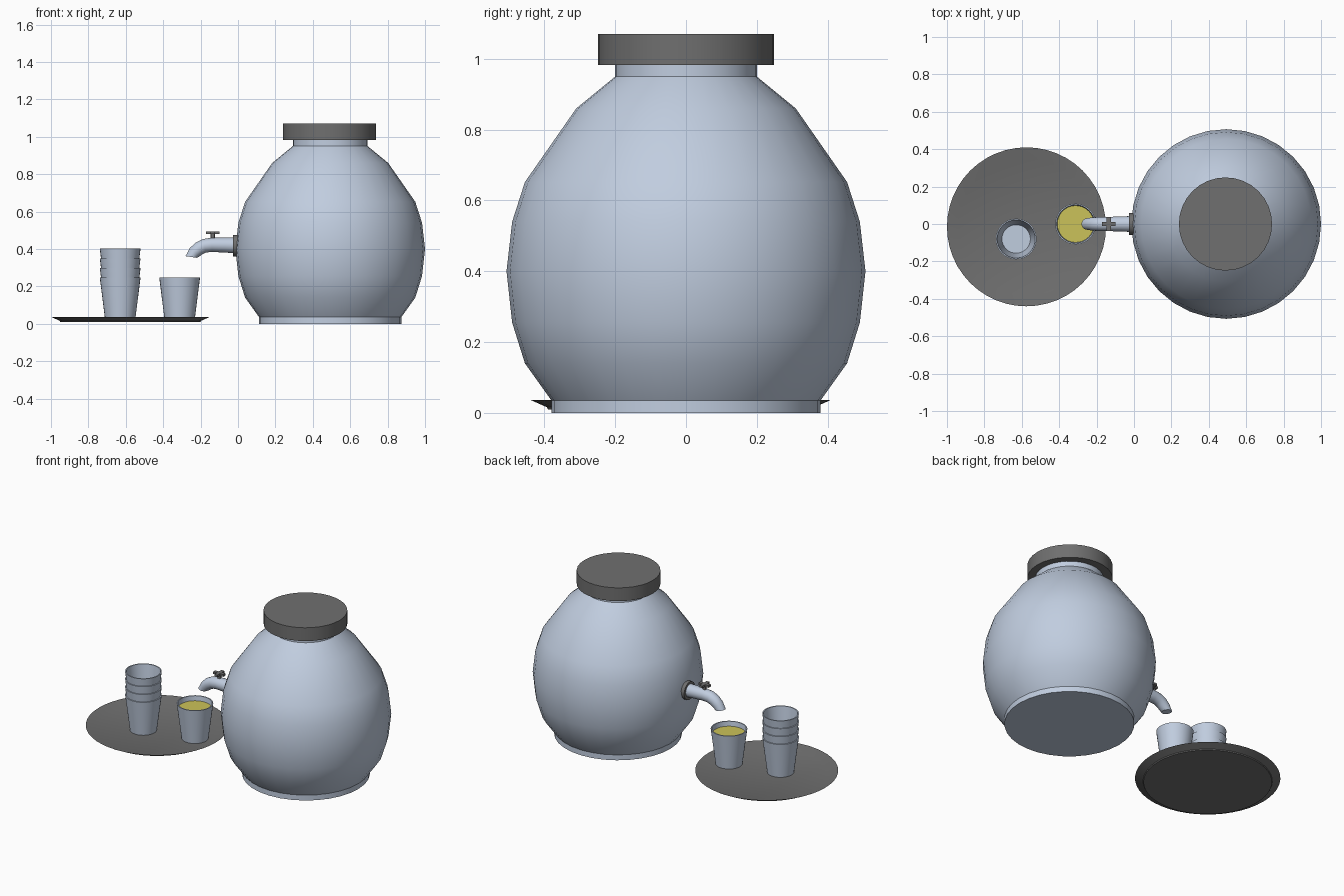
import bpy, bmesh, math
from mathutils import Matrix, Vector

if "Cube" in bpy.data.objects:
    bpy.data.objects.remove(bpy.data.objects["Cube"], do_unlink=True)


def material(name, rgb):
    mat = bpy.data.materials.new(name)
    mat.use_nodes = True
    mat.diffuse_color = (*rgb, 1)
    mat.node_tree.nodes["Principled BSDF"].inputs["Base Color"].default_value = (*rgb, 1)
    return mat


STEEL = material("pale blue", (0.53, 0.61, 0.74))
GREY = material("dark grey", (0.16, 0.16, 0.16))
JUICE = material("juice yellow", (0.60, 0.54, 0.10))


def finish(name, bm, mat, place=(0, 0, 0)):
    bmesh.ops.recalc_face_normals(bm, faces=bm.faces)
    mesh = bpy.data.meshes.new(name)
    bm.to_mesh(mesh)
    bm.free()
    mesh.materials.append(mat)
    obj = bpy.data.objects.new(name, mesh)
    obj.location = place
    bpy.context.collection.objects.link(obj)
    bpy.ops.object.select_all(action="DESELECT")
    obj.select_set(True)
    bpy.context.view_layer.objects.active = obj
    bpy.ops.object.shade_smooth_by_angle(angle=math.radians(30))
    return obj


def loft(name, rings, mat, place=(0, 0, 0), sides=32):
    """Skin circular rings given as (x, z, radius, tilt about y), capped at both ends."""
    bm = bmesh.new()
    loops = []
    for x, z, radius, tilt in rings:
        turn = Matrix.Rotation(math.radians(tilt), 3, "Y")
        angles = [math.tau * i / sides for i in range(sides)]
        loops.append([bm.verts.new(Vector((x, 0, z)) + turn @ Vector(
            (radius * math.cos(a), radius * math.sin(a), 0))) for a in angles])
    for low, high in zip(loops, loops[1:]):
        for i in range(sides):
            j = (i + 1) % sides
            bm.faces.new((low[i], low[j], high[j], high[i]))
    bm.faces.new(loops[0])
    bm.faces.new(loops[-1])
    return finish(name, bm, mat, place)


def lathe(name, profile, mat, place=(0, 0, 0), sides=32):
    return loft(name, [(0, z, r, 0) for r, z in profile], mat, place, sides)


def box(name, centre, size, mat):
    bm = bmesh.new()
    bmesh.ops.create_cube(bm, size=1)
    bmesh.ops.scale(bm, vec=size, verts=bm.verts)
    return finish(name, bm, mat, centre)


# Drink dispenser: foot, rounded body and neck in one profile, then the lid
jar = (0.493, 0, 0)
lathe("jar_body", [(0.38, 0), (0.38, 0.035), (0.455, 0.14), (0.491, 0.255),
                   (0.507, 0.4), (0.491, 0.54), (0.455, 0.652), (0.31, 0.86),
                   (0.2, 0.95), (0.2, 0.99)], STEEL, jar)
lathe("jar_lid", [(0.249, 0.983), (0.249, 1.07)], GREY, (0.489, 0, 0))

# Tap: flange, curved tapering spout, stem and cross handle
loft("tap_flange", [(0.01, 0.418, 0.058, -90), (-0.027, 0.418, 0.058, -90)], GREY, sides=24)
loft("tap_spout", [(0, 0.419, 0.043, -90), (-0.07, 0.421, 0.040, -90),
                   (-0.14, 0.422, 0.038, -92), (-0.18, 0.417, 0.037, -105),
                   (-0.21, 0.402, 0.036, -122), (-0.232, 0.382, 0.034, -140),
                   (-0.25, 0.357, 0.031, -172)], STEEL, sides=20)
lathe("tap_stem", [(0.012, 0.45), (0.012, 0.49)], GREY, (-0.135, 0, 0), sides=12)
for axis, size in (("x", (0.074, 0.022, 0.014)), ("y", (0.022, 0.074, 0.0138))):
    box("tap_handle_" + axis, (-0.135, 0, 0.487), size, GREY)

# Serving tray with a flared rim
lathe("tray", [(0.375, 0.01), (0.378, 0.016), (0.425, 0.037),
               (0.419, 0.037), (0.365, 0.018)], GREY, (-0.575, -0.015, 0), sides=48)

# Cups: one filled, four stacked
CUP = [(0.080, 0.018), (0.109, 0.247), (0.102, 0.247), (0.076, 0.028)]
lathe("filled_cup", CUP, STEEL, (-0.312, 0, 0))
lathe("juice", [(0.096, 0.205), (0.099, 0.216)], JUICE, (-0.312, 0, 0))
for level in range(4):
    lathe(f"stacked_cup_{level + 1}", CUP, STEEL, (-0.63, -0.08, level * 0.0515))
